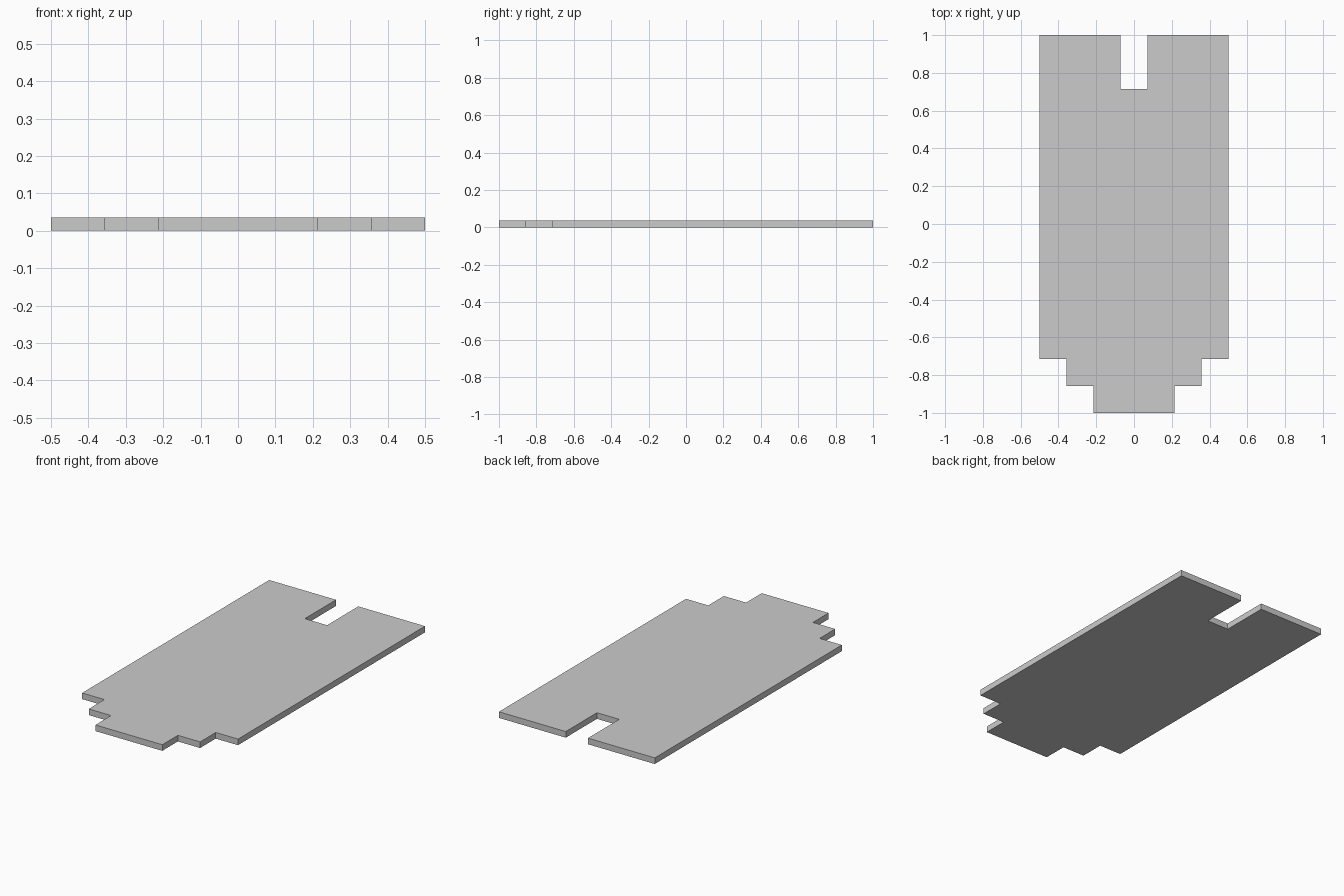
import bpy
import bmesh

if "Cube" in bpy.data.objects:
    bpy.data.objects.remove(bpy.data.objects["Cube"])

U = 1 / 7            # plan module of the outline
THICKNESS = U / 4

# Right half of the outline in modules, from stepped front end to slotted back end
half = [(1.5, -7), (1.5, -6), (2.5, -6), (2.5, -5), (3.5, -5),
        (3.5, 7), (0.5, 7), (0.5, 5)]
outline = half + [(-x, y) for x, y in reversed(half)]

# Flat slab: fill the mirrored outline and extrude it upward
bm = bmesh.new()
base = bm.faces.new([bm.verts.new((x * U, y * U, 0)) for x, y in outline])
top = bmesh.ops.extrude_face_region(bm, geom=[base], use_keep_orig=True)
bmesh.ops.translate(bm, vec=(0, 0, THICKNESS),
                    verts=[g for g in top["geom"] if isinstance(g, bmesh.types.BMVert)])
bmesh.ops.recalc_face_normals(bm, faces=bm.faces)

mesh = bpy.data.meshes.new("slotted_plate")
bm.to_mesh(mesh)
bm.free()
plate = bpy.data.objects.new("slotted_plate", mesh)
bpy.context.collection.objects.link(plate)
